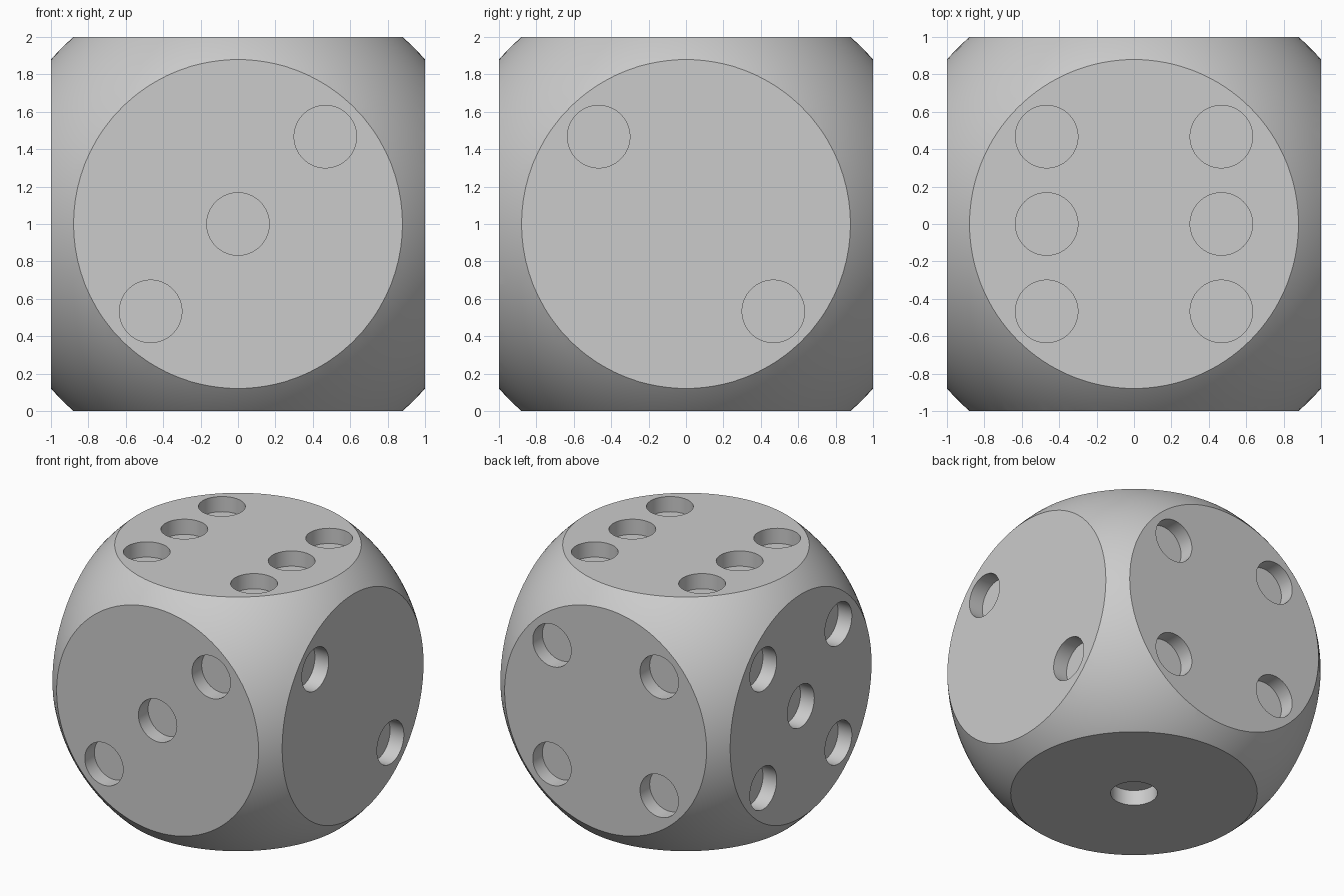
import bpy
import bmesh
from mathutils import Matrix, Vector

HALF = 1.0        # half the cube side
BALL = 1.332      # radius of the sphere that rounds the cube
STEP = 0.467      # pip spacing from face centre
PIP_R = 0.167
PIP_DEPTH = 0.12
CENTRE = Vector((0, 0, HALF))

default = bpy.data.objects.get("Cube")
if default:
    bpy.data.objects.remove(default, do_unlink=True)

grey = bpy.data.materials.new("plain grey")
grey.use_nodes = True
colour = (0.6, 0.6, 0.6, 1)
grey.diffuse_color = colour
grey.node_tree.nodes["Principled BSDF"].inputs["Base Color"].default_value = colour


def make_object(name, bm):
    mesh = bpy.data.meshes.new(name)
    bm.to_mesh(mesh)
    bm.free()
    mesh.materials.append(grey)
    obj = bpy.data.objects.new(name, mesh)
    bpy.context.collection.objects.link(obj)
    return obj


# Cube body
bm = bmesh.new()
bmesh.ops.create_cube(bm, size=2 * HALF, matrix=Matrix.Translation(CENTRE))
die = make_object("die_body", bm)

# Sphere that trims the corners
bm = bmesh.new()
bmesh.ops.create_uvsphere(bm, u_segments=128, v_segments=64, radius=BALL,
                          matrix=Matrix.Translation(CENTRE))
ball = make_object("rounding_sphere", bm)

# Pip patterns: outward normal, the face's right direction, pip grid places
X, Y, Z = Vector((1, 0, 0)), Vector((0, 1, 0)), Vector((0, 0, 1))
corners = [(-1, -1), (-1, 1), (1, -1), (1, 1)]
faces = [
    (-Z, X, [(0, 0)]),
    (X, Y, [(-1, 1), (1, -1)]),
    (-Y, X, [(-1, -1), (0, 0), (1, 1)]),
    (Y, -X, corners),
    (-X, -Y, corners + [(0, 0)]),
    (Z, X, corners + [(-1, 0), (1, 0)]),
]

# Pip cutters, half sunk so each leaves a flat-bottomed hole
bm = bmesh.new()
for normal, right, places in faces:
    up = normal.cross(right)
    turn = Matrix((right, up, normal)).transposed().to_4x4()
    for u, v in places:
        spot = CENTRE + normal * HALF + (right * u + up * v) * STEP
        bmesh.ops.create_cone(bm, cap_ends=True, segments=64, radius1=PIP_R,
                              radius2=PIP_R, depth=2 * PIP_DEPTH,
                              matrix=Matrix.Translation(spot) @ turn)
pips = make_object("pip_cutters", bm)

# Trim the corners, then sink the pips
bpy.ops.object.select_all(action='DESELECT')
bpy.context.view_layer.objects.active = die
die.select_set(True)
for cutter, operation in ((ball, 'INTERSECT'), (pips, 'DIFFERENCE')):
    cutter.hide_render = True
    mod = die.modifiers.new(cutter.name, 'BOOLEAN')
    mod.object = cutter
    mod.operation = operation
    mod.solver = 'EXACT'
    bpy.ops.object.modifier_apply(modifier=mod.name)
    bpy.data.objects.remove(cutter, do_unlink=True)

# Smooth curves with crisp rims
bpy.ops.object.shade_smooth_by_angle(angle=0.5)
